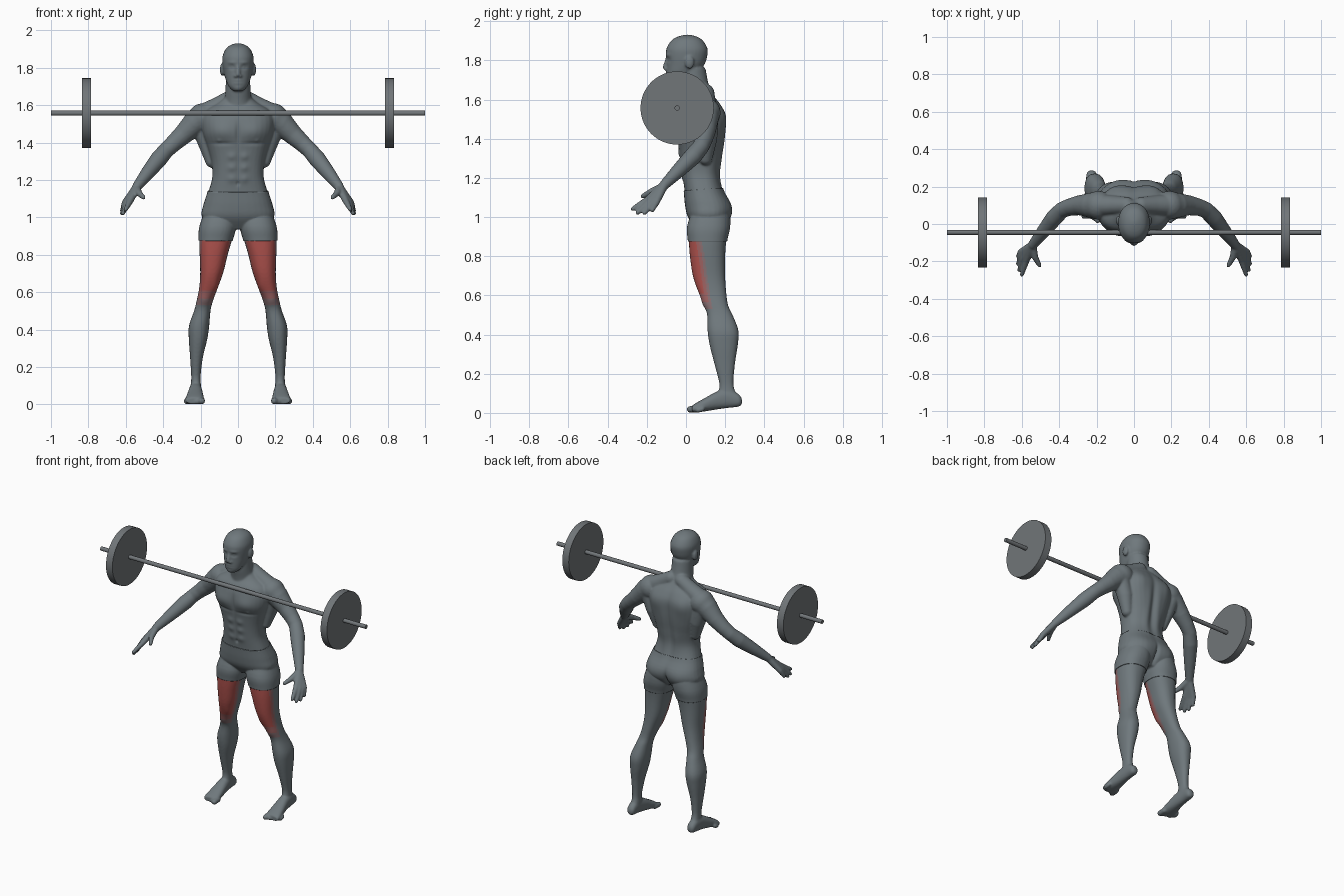
import bpy, bmesh, math
from mathutils import Matrix, Vector

if "Cube" in bpy.data.objects:
    bpy.data.objects.remove(bpy.data.objects["Cube"], do_unlink=True)


def material(name, rgb):
    m = bpy.data.materials.new(name)
    m.use_nodes = True
    m.diffuse_color = (*rgb, 1)
    bsdf = next(n for n in m.node_tree.nodes if n.type == 'BSDF_PRINCIPLED')
    bsdf.inputs["Base Color"].default_value = (*rgb, 1)
    return m


GREY, RED = Vector((.16, .19, .205)), Vector((.43, .085, .075))
skin = [material("slate grey", GREY),
        material("faint red", GREY.lerp(RED, .3)),
        material("soft red", GREY.lerp(RED, .65)),
        material("muscle red", RED)]
steel = material("steel grey", (.165, .18, .19))


def add_object(name, bm, mats):
    mesh = bpy.data.meshes.new(name)
    bm.to_mesh(mesh)
    bm.free()
    for m in mats:
        mesh.materials.append(m)
    obj = bpy.data.objects.new(name, mesh)
    bpy.context.scene.collection.objects.link(obj)
    return obj


def resample(rows, steps=4):
    """Smooth curve through the rows of numbers."""
    out = []
    for i in range(len(rows) - 1):
        p = [rows[max(0, min(len(rows) - 1, i + k))] for k in (-1, 0, 1, 2)]
        for s in range(steps):
            t = s / steps
            out.append([b + .5 * t * (c - a + t * (2*a - 5*b + 4*c - d + t * (3*(b - c) + d - a)))
                        for a, b, c, d in zip(*p)])
    return out + [list(rows[-1])]


def loft(bm, rows, axis='z', side=1, power=2.3, n=32):
    """Rows: position, low x, high x, low depth, high depth."""
    rings = []
    for pos, x0, x1, b0, b1 in resample(rows):
        ring = []
        for i in range(n):
            a = math.tau * i / n
            c, s = math.cos(a), math.sin(a)
            x = (x0 + x1) / 2 + (x1 - x0) / 2 * math.copysign(abs(c) ** (2 / power), c)
            b = (b0 + b1) / 2 + (b1 - b0) / 2 * math.copysign(abs(s) ** (2 / power), s)
            ring.append(bm.verts.new((side * x, b, pos) if axis == 'z' else (side * x, pos, b)))
        rings.append(ring)
    for r, q in zip(rings, rings[1:]):
        for i in range(n):
            j = (i + 1) % n
            bm.faces.new((r[i], r[j], q[j], q[i]))
    bm.faces.new(rings[0])
    bm.faces.new(rings[-1])


def ball(bm, co, size):
    bmesh.ops.create_icosphere(bm, subdivisions=3, radius=1,
                               matrix=Matrix.Translation(co) @ Matrix.Diagonal((*size, 1)))


def tube(bm, points, side=1):
    """Rounded limb through points given as x, y, z, radius."""
    pts = [(Vector((side * x, y, z)), r) for x, y, z, r in points]
    for co, r in pts:
        ball(bm, co, (r, r, r))
    for (a, ra), (b, rb) in zip(pts, pts[1:]):
        turn = (b - a).to_track_quat('Z', 'Y').to_matrix().to_4x4()
        bmesh.ops.create_cone(bm, cap_ends=True, segments=20, radius1=ra, radius2=rb,
                              depth=(b - a).length,
                              matrix=Matrix.Translation((a + b) / 2) @ turn)


bm = bmesh.new()

# Torso, neck and head: height, half width, front, back
torso = [(.94, .10, .06, .17), (1.0, .185, .015, .215), (1.06, .182, 0, .225), (1.14, .157, -.008, .187),
         (1.22, .137, -.02, .17), (1.3, .143, -.03, .182), (1.38, .165, -.042, .197), (1.45, .188, -.058, .203),
         (1.52, .195, -.055, .202), (1.57, .175, -.038, .18), (1.61, .11, -.01, .15), (1.65, .06, .0, .12)]
neck = [(1.56, .08, -.02, .15), (1.62, .074, -.025, .137), (1.68, .067, -.035, .115), (1.76, .065, -.035, .1)]
head = [(1.675, .026, -.085, -.03), (1.70, .05, -.097, .0), (1.74, .067, -.1, .06), (1.78, .077, -.1, .095),
        (1.82, .083, -.102, .108), (1.86, .083, -.1, .11), (1.9, .066, -.076, .087), (1.92, .042, -.045, .058),
        (1.931, .012, -.005, .02)]
for rows, power in ((torso, 2.5), (neck, 2), (head, 2.15)):
    loft(bm, [(z, -w, w, f, b) for z, w, f, b in rows], power=power)
tube(bm, [(0, -.097, 1.81, .008), (0, -.107, 1.765, .013)])

# Leg: height, inner x, outer x, front, back
leg = [(1.04, .02, .17, .04, .2), (.95, .015, .202, .01, .218), (.88, .032, .207, .014, .206),
       (.8, .055, .205, .02, .2), (.7, .08, .202, .035, .2), (.62, .11, .208, .062, .205),
       (.55, .135, .222, .093, .215), (.5, .147, .235, .108, .238), (.42, .154, .262, .11, .268),
       (.35, .164, .263, .12, .265), (.25, .188, .256, .145, .25), (.15, .2, .25, .17, .242),
       (.1, .198, .252, .165, .255), (.06, .2, .25, .17, .27)]
# Foot: y, inner x, outer x, bottom, top
foot = [(.286, .215, .24, .045, .07), (.27, .2, .253, .032, .095), (.22, .197, .258, .026, .12),
        (.16, .191, .264, .018, .11), (.1, .185, .274, .008, .078), (.05, .181, .282, .002, .05),
        (.03, .184, .28, .002, .036)]
arm = [(.19, .1, 1.533, .077), (.228, .1, 1.505, .068), (.29, .1, 1.445, .054), (.345, .09, 1.395, .046),
       (.385, .075, 1.358, .043), (.425, .035, 1.31, .046), (.485, -.04, 1.235, .037), (.54, -.11, 1.165, .026)]
knuckles = [(.575, -.195, 1.09), (.592, -.185, 1.08), (.602, -.168, 1.075), (.605, -.15, 1.078)]
fingertips = [(.6, -.272, 1.042), (.614, -.247, 1.022), (.62, -.212, 1.02), (.62, -.172, 1.035)]

for side in (1, -1):
    loft(bm, leg, side=side)
    loft(bm, foot, axis='y', side=side)
    for k in range(5):                                    # toes
        r = .018 if k == 0 else .0135
        x, tip = .194 + .0205 * k, .022 + .01 * k
        tube(bm, [(x, .06 + .006 * k, .02, r), (x, tip, r, r)], side)
    tube(bm, arm, side)
    tube(bm, [(.04, .1, 1.635, .045), (.11, .1, 1.59, .052), (.19, .1, 1.545, .06)], side)   # trapezius
    tube(bm, [(.14, .1, 1.3, .035), (.165, .11, 1.4, .05), (.2, .11, 1.5, .055)], side)      # side of back
    for base, tip in zip(knuckles, fingertips):           # palm and fingers
        tube(bm, [(.54, -.11, 1.165, .022), (*base, .0175), (*tip, .0115)], side)
    tube(bm, [(.54, -.12, 1.155, .02), (.53, -.175, 1.13, .018), (.505, -.222, 1.106, .012)], side)
    ball(bm, (side * .085, .018, 1.79), (.012, .024, .034))    # ear
    ball(bm, (side * .013, -.1, 1.756), (.01, .012, .009))     # nostril wing

# Fuse the anatomy into one smooth skin
bmesh.ops.recalc_face_normals(bm, faces=bm.faces)
body = add_object("body", bm, skin)
mod = body.modifiers.new("fuse", 'REMESH')
mod.mode = 'VOXEL'
mod.voxel_size = .006
mod = body.modifiers.new("soften", 'SMOOTH')
mod.factor, mod.iterations = .5, 6
bpy.context.view_layer.update()
fused = bpy.data.meshes.new_from_object(body.evaluated_get(bpy.context.evaluated_depsgraph_get()))
body.modifiers.clear()

# Muscle and face relief: centre, reach, height (mirrored)
relief = [((.085, -.05, 1.46), (.06, .06, .045), .012),      # chest
          ((.085, -.045, 1.395), (.06, .06, .01), -.005),
          ((.1, -.06, 1.41), (.01, .04, .01), .004),
          ((0, -.06, 1.45), (.012, .05, .06), -.009),
          ((0, -.03, 1.28), (.009, .05, .1), -.004),
          ((0, -.02, 1.18), (.009, .04, .012), -.008),
          ((0, .19, 1.37), (.022, .06, .17), -.015),         # spine
          ((.1, .2, 1.5), (.05, .05, .06), .009),
          ((.045, .18, 1.24), (.025, .05, .08), .006),
          ((.085, .21, 1.01), (.06, .06, .055), .012),       # seat
          ((0, .21, .99), (.014, .07, .06), -.016),
          ((.18, .1, .56), (.025, .04, .03), .006),          # knee
          ((.115, .06, .62), (.02, .05, .04), .006),
          ((.034, -.1, 1.803), (.017, .03, .011), -.009),    # eyes and brow
          ((.034, -.1, 1.803), (.009, .03, .006), .005),
          ((.034, -.1, 1.828), (.026, .03, .008), .004),
          ((0, -.1, 1.725), (.022, .03, .012), .005),        # mouth and chin
          ((0, -.1, 1.724), (.024, .03, .004), -.004),
          ((0, -.1, 1.688), (.018, .03, .012), .004)]
relief += [((.034, -.03, z), (.022, .05, .02), .006) for z in (1.205, 1.265, 1.325)]   # stomach

bm = bmesh.new()
bm.from_mesh(fused)
bmesh.ops.recalc_face_normals(bm, faces=bm.faces)
bm.normal_update()
moves = []
for v in bm.verts:
    x, y, z = abs(v.co.x), v.co.y, v.co.z
    push = 0
    if x < .3:
        for c, r, h in relief:
            if abs(z - c[2]) < 3 * r[2]:
                d = ((x - c[0]) / r[0]) ** 2 + ((y - c[1]) / r[1]) ** 2 + ((z - c[2]) / r[2]) ** 2
                push += h * math.exp(-d)
    moves.append(v.normal * push)
for v, m in zip(bm.verts, moves):
    v.co += m

HEM = .875
shorts_bm = bm.copy()


def cut(target, co, no, clear):
    bmesh.ops.bisect_plane(target, geom=target.verts[:] + target.edges[:] + target.faces[:],
                           plane_co=co, plane_no=no, clear_outer=clear)


# Highlighted front thighs, fading toward the knee and the outer thigh
cut(bm, (0, 0, HEM), (0, 0, 1), False)
for f in bm.faces:
    c = f.calc_center_median()
    if .5 < c.z < HEM and abs(c.x) < .3:
        edge = .09 + (HEM - c.z) * .15
        s = min((edge - c.y) / .05, (c.z - .51) / .13)
        f.material_index = sum(s > level for level in (.15, .42, .75))
bm.to_mesh(body.data)
bm.free()
body.data.shade_smooth()

# Shorts, offset just outside the skin
cut(shorts_bm, (0, 0, 1.135), (0, -.06, 1), True)
cut(shorts_bm, (0, 0, HEM), (0, 0, -1), True)
bmesh.ops.delete(shorts_bm, geom=[v for v in shorts_bm.verts if abs(v.co.x) > .3], context='VERTS')
shorts_bm.normal_update()
for v, n in [(v, v.normal.copy()) for v in shorts_bm.verts]:
    v.co += n * .005
shorts = add_object("shorts", shorts_bm, skin[:1])
shorts.data.shade_smooth()
mod = shorts.modifiers.new("cloth", 'SOLIDIFY')
mod.thickness, mod.offset = .004, -1


# Barbell
def rod(name, x, radius, length, segments):
    b = bmesh.new()
    bmesh.ops.create_cone(b, cap_ends=True, segments=segments, radius1=radius, radius2=radius, depth=length,
                          matrix=Matrix.Translation((x, -.045, 1.557)) @ Matrix.Rotation(math.pi / 2, 4, 'Y'))
    obj = add_object(name, b, [steel])
    obj.data.shade_smooth()
    obj.data.set_sharp_from_angle(angle=math.radians(40))


rod("barbell_bar", 0, .0135, 2, 20)
rod("left_weight_plate", .81, .187, .048, 64)
rod("right_weight_plate", -.81, .187, .048, 64)
